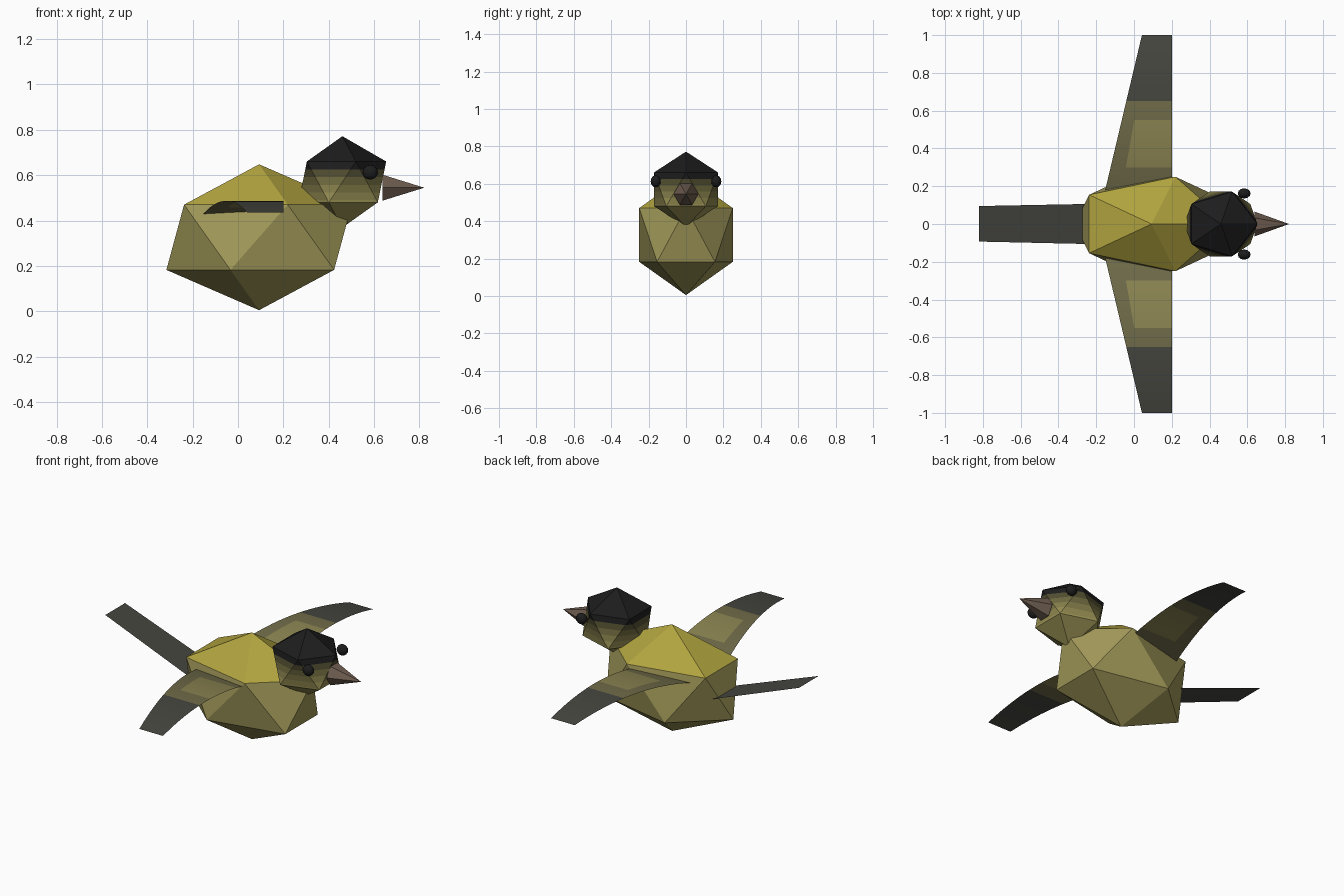
import bpy, bmesh, math
from mathutils import Vector

if "Cube" in bpy.data.objects:
    bpy.data.objects.remove(bpy.data.objects["Cube"])


def material(name, rgb):
    m = bpy.data.materials.new(name)
    m.diffuse_color = (*rgb, 1)
    m.use_nodes = True
    m.node_tree.nodes["Principled BSDF"].inputs["Base Color"].default_value = m.diffuse_color
    return m


def blend(a, b, t):
    return tuple(p + (q - p) * t for p, q in zip(a, b))


OLIVE, YELLOW = (0.36, 0.32, 0.10), (0.44, 0.37, 0.05)
BLACK, SLATE = (0.012, 0.012, 0.012), (0.06, 0.06, 0.05)
olive = material("olive", OLIVE)
yellow = material("yellow", YELLOW)
black = material("black", BLACK)
slate = material("slate", SLATE)
brown = material("brown", (0.16, 0.11, 0.08))
cap_shades = [material(f"cap_{i}", blend(OLIVE, BLACK, i / 5)) for i in range(6)]
wing_shades = [material(f"wing_{i}", blend(OLIVE, SLATE, i / 3)) for i in range(4)]


def finish(name, *mats):
    ob = bpy.context.object
    ob.name = name
    bpy.ops.object.transform_apply(location=True, rotation=True, scale=True)
    for m in mats:
        ob.data.materials.append(m)
    return ob


def ico(name, loc, scale, mats):
    bpy.ops.mesh.primitive_ico_sphere_add(subdivisions=1, radius=1, location=loc)
    bpy.context.object.scale = scale
    return finish(name, *mats)


def sheet(name, rows, mats):
    """Thin surface lofted through rows of points."""
    bm = bmesh.new()
    vs = [[bm.verts.new(p) for p in row] for row in rows]
    for a, b in zip(vs, vs[1:]):
        for i in range(len(a) - 1):
            bm.faces.new((a[i], a[i + 1], b[i + 1], b[i]))
    for f in bm.faces:
        if f.normal.z == 0:
            f.normal_update()
        if f.normal.z < 0:
            f.normal_flip()
    me = bpy.data.meshes.new(name)
    bm.to_mesh(me)
    bm.free()
    for m in mats:
        me.materials.append(m)
    ob = bpy.data.objects.new(name, me)
    bpy.context.collection.objects.link(ob)
    return ob


# body: faceted, yellower on the back
body = ico("body", (0.093, 0, 0.3265), (0.457, 0.294, 0.3215), (olive, yellow))
for p in body.data.polygons:
    p.material_index = int(p.center.z > 0.5)

# head: faceted, dark cap fading downwards in bands
head = ico("head", (0.46, 0, 0.5705), (0.216, 0.201, 0.2015), cap_shades)
bm = bmesh.new()
bm.from_mesh(head.data)
levels = [0.49 + 0.034 * i for i in range(5)]
for z in levels:
    bmesh.ops.bisect_plane(bm, geom=bm.verts[:] + bm.edges[:] + bm.faces[:],
                           plane_co=(0, 0, z), plane_no=(0, 0, 1))
for f in bm.faces:
    zc = f.calc_center_bounds().z
    f.material_index = sum(zc > z for z in levels)
bm.to_mesh(head.data)
bm.free()

# beak: six-sided cone
bpy.ops.mesh.primitive_cone_add(vertices=6, radius1=0.066, depth=0.184,
                                location=(0.729, 0, 0.545),
                                rotation=(0, math.pi / 2, 0))
finish("beak", brown)

# eyes
for side, name in ((-1, "right_eye"), (1, "left_eye")):
    bpy.ops.mesh.primitive_uv_sphere_add(segments=12, ring_count=8, radius=1,
                                         location=(0.583, side * 0.162, 0.613))
    bpy.context.object.scale = (0.034, 0.027, 0.032)
    finish(name, black)
    bpy.ops.object.shade_smooth()

# wings: tapered sheets arched along the span
for side, name in ((-1, "right_wing"), (1, "left_wing")):
    rows = []
    for i in range(19):
        y = 0.1 + 0.05 * i
        z = 0.487 - 0.325 * (y - 0.6) ** 2
        x0 = -0.195 + 0.237 * y
        rows.append([(x0 + (0.2 - x0) * t / 4, side * y, z) for t in range(5)])
    wing = sheet(name, rows, wing_shades)
    for p in wing.data.polygons:
        y = abs(p.center.y)
        shade = 2 if y < 0.3 else 1 if y < 0.55 else 2 if y < 0.65 else 3
        if p.center.x < 0 and y < 0.55:
            shade = 2
        p.material_index = shade
        p.use_smooth = True

# tail: straight strip rising to the rear
sheet("tail", [[(-0.2, -0.107, 0.31), (-0.2, 0.107, 0.31)],
               [(-0.82, -0.093, 0.545), (-0.82, 0.095, 0.545)]], (slate,))
